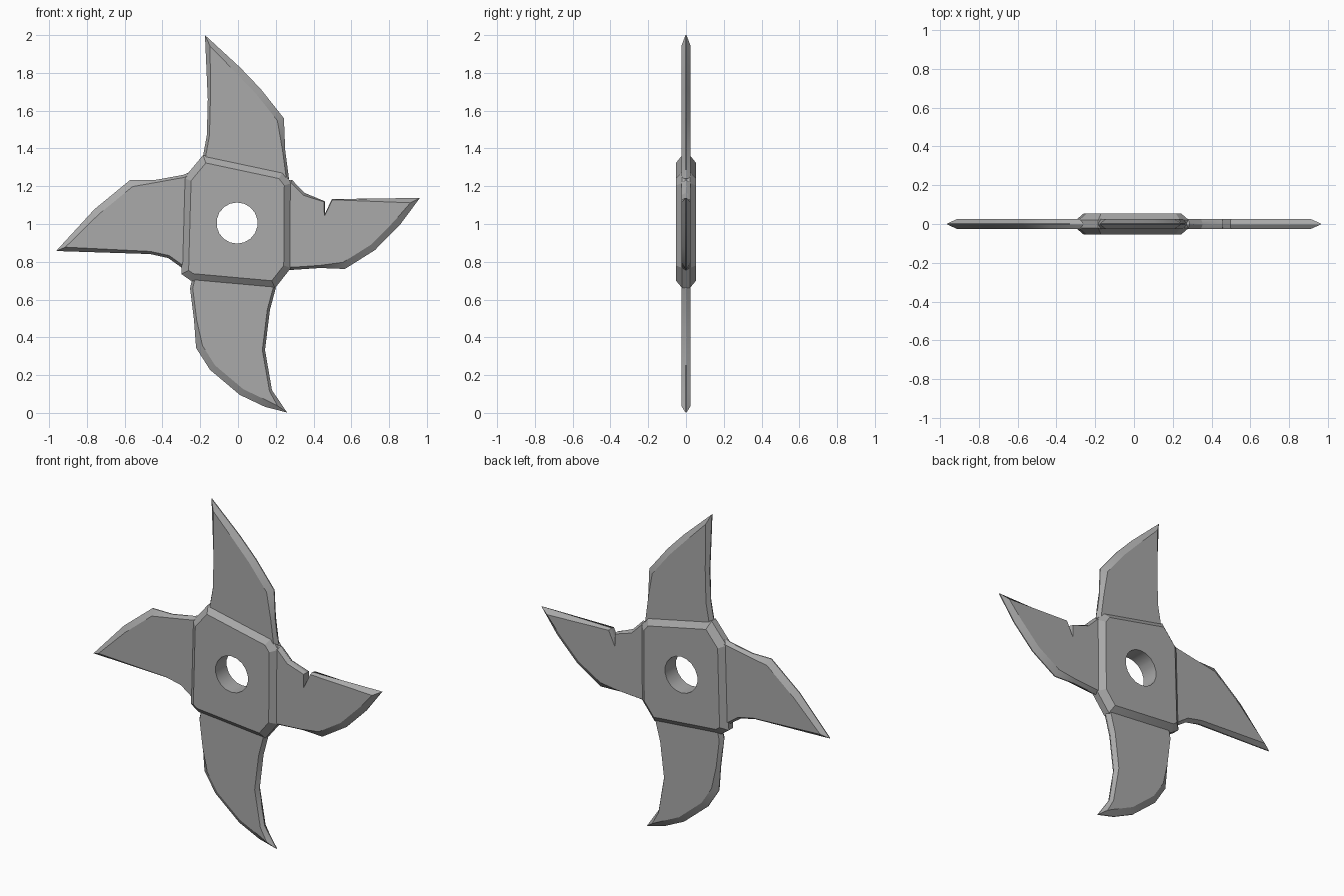
import bpy
import bmesh
from math import radians
from mathutils import Vector

if "Cube" in bpy.data.objects:
    bpy.data.objects.remove(bpy.data.objects["Cube"], do_unlink=True)

STEEL = (0.4, 0.4, 0.4, 1.0)
steel = bpy.data.materials.new("grey steel")
steel.use_nodes = True
steel.diffuse_color = STEEL
bsdf = next(n for n in steel.node_tree.nodes if n.type == "BSDF_PRINCIPLED")
bsdf.inputs["Base Color"].default_value = STEEL


def inset(points, widths):
    """Move every corner of a clockwise outline inward by its own width."""
    result = []
    for i, p in enumerate(points):
        before = (p - points[i - 1]).normalized()
        after = (points[(i + 1) % len(points)] - p).normalized()
        n1, n2 = Vector((before.y, -before.x)), Vector((after.y, -after.x))
        result.append(p + (n1 + n2) * widths[i] / max(1 + n1.dot(n2), 0.12))
    return result


def bevelled_plate(name, outline, half_rim, half_thick):
    """Plate in the XZ plane; outline rows are x, z and bevel width."""
    rim = [Vector(row[:2]) for row in outline]
    face = inset(rim, [row[2] for row in outline])
    bm = bmesh.new()
    rings = []
    for loop, y in ((face, -half_thick), (rim, -half_rim),
                    (rim, half_rim), (face, half_thick)):
        rings.append([bm.verts.new((p.x, y, p.y)) for p in loop])
    for a, b in zip(rings, rings[1:]):
        for i in range(len(a)):
            bm.faces.new((a[i - 1], a[i], b[i], b[i - 1]))
    caps = [bm.faces.new(rings[0]), bm.faces.new(rings[-1])]
    bmesh.ops.recalc_face_normals(bm, faces=bm.faces)
    bmesh.ops.triangulate(bm, faces=caps)
    mesh = bpy.data.meshes.new(name)
    bm.to_mesh(mesh)
    bm.free()
    mesh.materials.append(steel)
    obj = bpy.data.objects.new(name, mesh)
    bpy.context.collection.objects.link(obj)
    return obj


def activate(obj):
    bpy.ops.object.select_all(action="DESELECT")
    obj.select_set(True)
    bpy.context.view_layer.objects.active = obj


# Bevel widths: ground cutting edge, blunt back, notch
C, B, N = 0.035, 0.014, 0.004

# Four swept blades, each listed clockwise from its root
blades = {
    "top_blade": [
        (-.2, 1.2, B), (-.185, 1.36, B), (-.165, 1.47, B), (-.16, 1.66, B),
        (-.175, 2, .025), (.01, 1.83, C), (.12, 1.715, C), (.243, 1.56, C),
        (.25, 1.39, B), (.27, 1.24, B), (.2, 1.15, B)],
    "right_blade": [
        (.2, 1.23, B), (.286, 1.233, B), (.354, 1.164, B), (.46, 1.12, N),
        (.46, 1.053, N), (.497, 1.132, N), (.963, 1.138, .025),
        (.857, .995, C), (.725, .862, C), (.566, .762, C), (.434, .767, B),
        (.286, .757, B), (.2, .76, B)],
    "bottom_blade": [
        (.15, .8, B), (.2, .66, B), (.169, .545, B), (.143, .333, B),
        (.18, .12, B), (.26, .002, .022), (.143, .032, C), (.01, .095, C),
        (-.148, .228, C), (-.222, .344, C), (-.233, .492, B),
        (-.254, .66, B), (-.22, .8, B)],
    "left_blade": [
        (-.2, .77, B), (-.3, .77, B), (-.37, .82, B), (-.466, .841, B),
        (-.963, .857, .022), (-.76, 1.078, C), (-.571, 1.233, C),
        (-.44, 1.233, B), (-.29, 1.26, B), (-.2, 1.3, B)],
}
parts = [bevelled_plate(name, rows, 0.003, 0.025)
         for name, rows in blades.items()]

# Thick bevelled hub with clipped corners
W = 0.038
hub = bevelled_plate("hub", [
    (-.286, 1.243, W), (-.185, 1.365, W), (.238, 1.275, W), (.283, 1.217, W),
    (.28, .767, W), (.196, .66, W), (-.25, .7, W), (-.3, .735, W)],
    0.02, 0.053)
parts.append(hub)

# Round hole through the hub and the blade roots behind it
bpy.ops.mesh.primitive_cylinder_add(
    vertices=18, radius=0.109, depth=0.4, location=(-0.005, 0, 1.005),
    rotation=(radians(90), 0, 0))
cutter = bpy.context.object
cutter.name = "hole_cutter"
cutter.hide_render = True
cutter.data.materials.append(steel)
activate(hub)
cut = hub.modifiers.new("hole", "BOOLEAN")
cut.operation = "DIFFERENCE"
cut.solver = "EXACT"
cut.object = cutter
bpy.ops.object.modifier_apply(modifier=cut.name)
bpy.data.objects.remove(cutter, do_unlink=True)

for part in parts:
    activate(part)
    bpy.ops.object.shade_smooth_by_angle(angle=radians(24))
